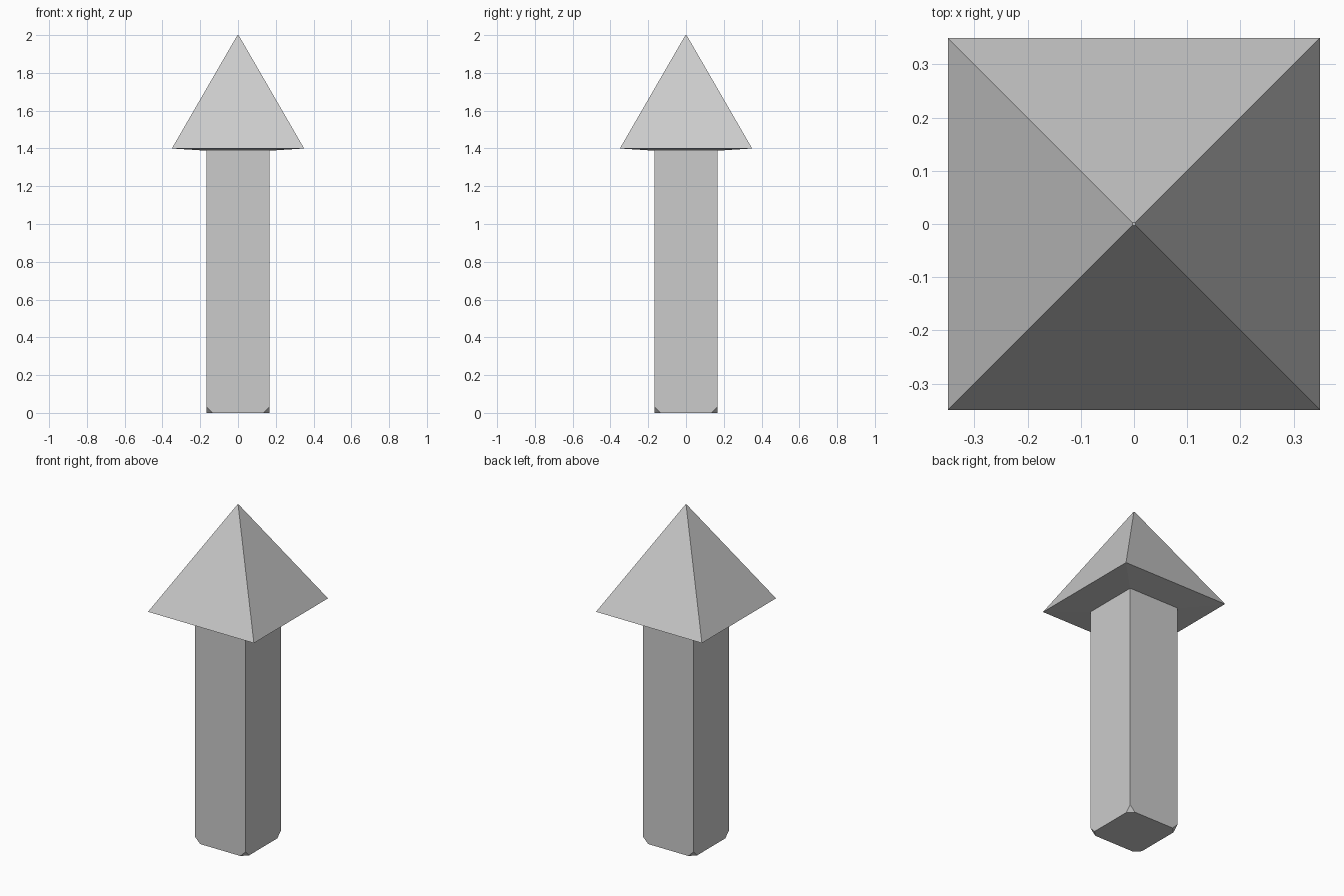
import bpy, bmesh
from mathutils import Matrix

if "Cube" in bpy.data.objects:
    bpy.data.objects.remove(bpy.data.objects["Cube"])

SHAFT, RIM = 0.167, 0.35   # half widths


def finish(bm, name):
    bmesh.ops.recalc_face_normals(bm, faces=bm.faces)
    mesh = bpy.data.meshes.new(name)
    bm.to_mesh(mesh)
    bm.free()
    obj = bpy.data.objects.new(name, mesh)
    bpy.context.collection.objects.link(obj)
    return obj


def square_ring(bm, half, z):
    return [bm.verts.new((sx * half, sy * half, z))
            for sx, sy in ((-1, -1), (1, -1), (1, 1), (-1, 1))]


# Square shaft with its four bottom corners clipped
bm = bmesh.new()
bmesh.ops.create_cube(bm, size=1, matrix=Matrix.Translation((0, 0, 0.694))
                      @ Matrix.Diagonal((2 * SHAFT, 2 * SHAFT, 1.388, 1)))
bottom = [v for v in bm.verts if v.co.z < 0.1]
bmesh.ops.bevel(bm, geom=bottom, offset=0.034, offset_type='OFFSET',
                segments=1, profile=0.5, affect='VERTICES')
# the top is covered by the head
bmesh.ops.delete(bm, geom=[f for f in bm.faces if f.normal.z > 0.9],
                 context='FACES_ONLY')
finish(bm, "shaft")

# Pyramid head with a slightly sloping underside and a tiny flat tip
bm = bmesh.new()
rings = [square_ring(bm, h, z)
         for h, z in ((SHAFT, 1.388), (RIM, 1.4), (0.003, 2.0))]
for low, high in zip(rings, rings[1:]):
    for i in range(4):
        j = (i + 1) % 4
        bm.faces.new((low[i], low[j], high[j], high[i]))
bm.faces.new(rings[-1])
finish(bm, "pyramid_head")
